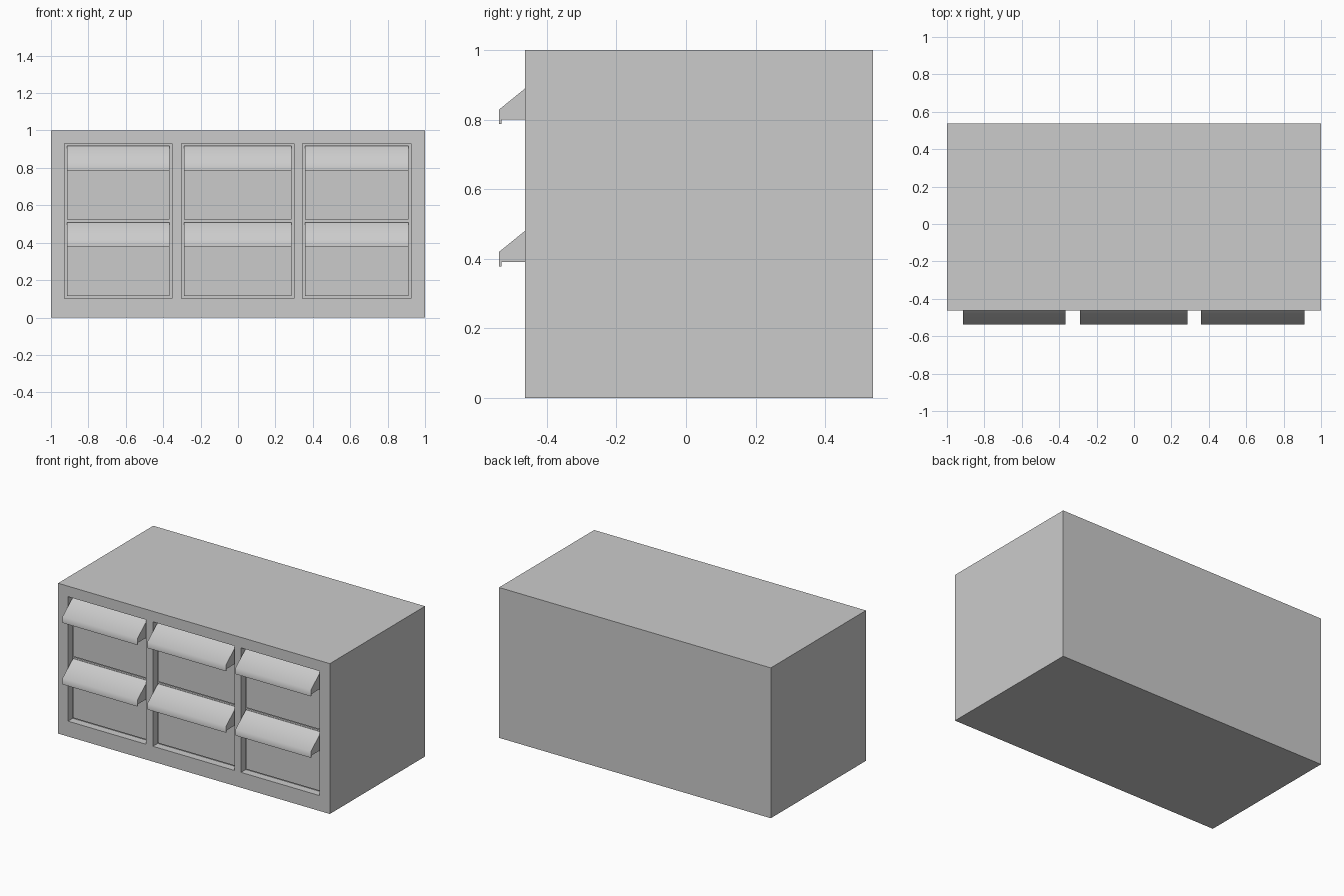
import bpy, bmesh, math

if "Cube" in bpy.data.objects:
    bpy.data.objects.remove(bpy.data.objects["Cube"])

FRONT, BACK = -0.463, 0.537
PANEL_Y = FRONT + 0.035      # face of the recessed drawer fronts
RECESS_Y = FRONT + 0.05      # floor of the recess behind them
GAP = 0.012
COLUMNS = [(-0.927, -0.353), (-0.302, 0.299), (0.346, 0.924)]
Z_LOW, Z_HIGH = 0.102, 0.93


def finish(name, bm):
    bmesh.ops.recalc_face_normals(bm, faces=bm.faces)
    mesh = bpy.data.meshes.new(name)
    bm.to_mesh(mesh)
    bm.free()
    obj = bpy.data.objects.new(name, mesh)
    bpy.context.collection.objects.link(obj)
    return obj


def box(name, x0, x1, y0, y1, z0, z1):
    bm = bmesh.new()
    bmesh.ops.create_cube(bm, size=1)
    for v in bm.verts:
        v.co.x = x1 if v.co.x > 0 else x0
        v.co.y = y1 if v.co.y > 0 else y0
        v.co.z = z1 if v.co.z > 0 else z0
    return finish(name, bm)


def prism(name, profile, x0, x1):
    """Extrude a (y, z) profile along x."""
    bm = bmesh.new()
    face = bm.faces.new([bm.verts.new((x0, y, z)) for y, z in profile])
    geom = bmesh.ops.extrude_face_region(bm, geom=[face])["geom"]
    moved = [g for g in geom if isinstance(g, bmesh.types.BMVert)]
    bmesh.ops.translate(bm, verts=moved, vec=(x1 - x0, 0, 0))
    return finish(name, bm)


# Cabinet body
body = box("cabinet_body", -1, 1, FRONT, BACK, 0, 1)

for c, (x0, x1) in enumerate(COLUMNS, 1):
    # Recess for each column of drawers
    cutter = box(f"recess_cutter_{c}", x0, x1, FRONT - 0.2, RECESS_Y, Z_LOW, Z_HIGH)
    cutter.hide_render = True
    cutter.hide_viewport = True
    cutter.display_type = 'WIRE'
    mod = body.modifiers.new("recess", 'BOOLEAN')
    mod.object = cutter
    mod.solver = 'EXACT'

    px0, px1 = x0 + GAP, x1 - GAP
    for row, z0 in (("lower", Z_LOW + GAP), ("upper", 0.523)):
        top = z0 + 0.396
        # Drawer front
        box(f"drawer_front_{row}_{c}", px0, px1, PANEL_Y, RECESS_Y + 0.005, z0, top)

        # Sloped full-width pull with a small hanging lip
        profile = [(PANEL_Y + 0.002, top), (-0.537, top - 0.09),
                   (-0.537, top - 0.132), (-0.530, top - 0.132),
                   (-0.530, top - 0.119), (PANEL_Y + 0.002, top - 0.119)]
        pull = prism(f"drawer_pull_{row}_{c}", profile, px0, px1)
        bpy.ops.object.select_all(action='DESELECT')
        pull.select_set(True)
        bpy.context.view_layer.objects.active = pull
        bpy.ops.object.shade_smooth_by_angle(angle=math.radians(60))
